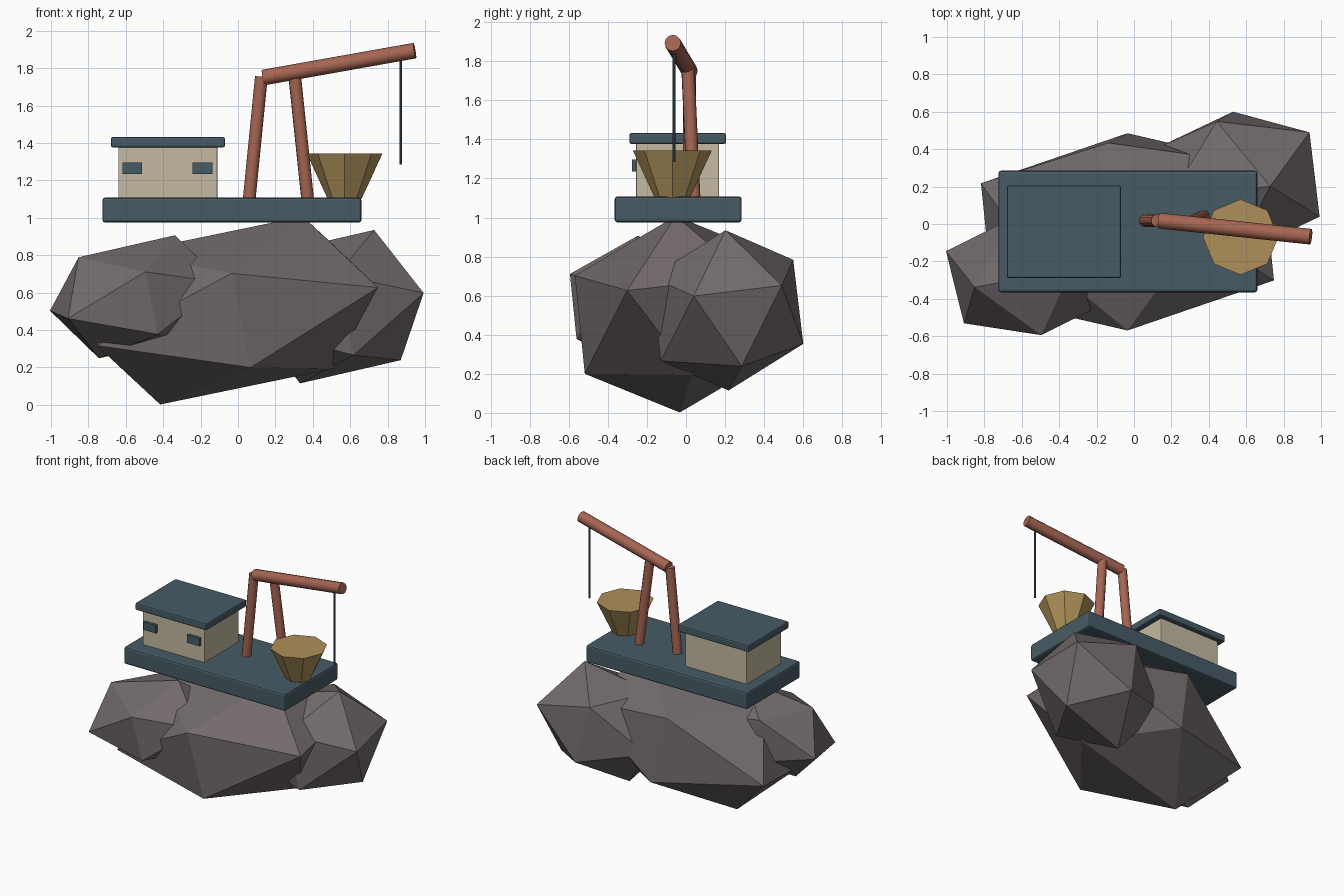
import bpy, bmesh, math
from mathutils import Vector, Matrix

old = bpy.data.objects.get("Cube")
if old:
    bpy.data.objects.remove(old, do_unlink=True)


def material(name, color):
    mat = bpy.data.materials.new(name)
    mat.use_nodes = True
    mat.diffuse_color = (*color, 1)
    mat.node_tree.nodes["Principled BSDF"].inputs["Base Color"].default_value = (*color, 1)
    return mat


rock_mat = material("grey_rock", (0.17, 0.145, 0.15))
teal = material("dark_teal", (0.063, 0.105, 0.13))
cream = material("cream_wall", (0.56, 0.49, 0.36))
rust = material("rust_red", (0.38, 0.13, 0.085))
brass = material("brass", (0.42, 0.28, 0.10))


def finish(name, bm, mat):
    bmesh.ops.recalc_face_normals(bm, faces=bm.faces)
    mesh = bpy.data.meshes.new(name)
    bm.to_mesh(mesh)
    bm.free()
    mesh.materials.append(mat)
    obj = bpy.data.objects.new(name, mesh)
    bpy.context.collection.objects.link(obj)
    return obj


def rock(name, center, x_axis, y_axis, z_axis):
    """Icosahedron stretched and turned along three axes."""
    bm = bmesh.new()
    top = 1 / math.sqrt(5)
    axes = Matrix((x_axis, y_axis, z_axis)).transposed()
    points = [Vector((0, 0, 1))]
    for k in range(5):
        a = math.tau * k / 5
        points.append(Vector((2 * top * math.cos(a), 2 * top * math.sin(a), top)))
    for p in points:
        for side in (1, -1):
            bm.verts.new(Vector(center) + axes @ (p * side))
    bmesh.ops.convex_hull(bm, input=bm.verts)
    return finish(name, bm, rock_mat)


def box(name, low, high, mat, bevel=0.0):
    bm = bmesh.new()
    low, high = Vector(low), Vector(high)
    bmesh.ops.create_cube(bm, size=1)
    bmesh.ops.scale(bm, vec=high - low, verts=bm.verts)
    bmesh.ops.translate(bm, vec=(low + high) / 2, verts=bm.verts)
    if bevel:
        bmesh.ops.bevel(bm, geom=bm.edges[:], offset=bevel, segments=2,
                        profile=0.5, affect='EDGES')
    return finish(name, bm, mat)


def rod(name, start, end, r1, r2, mat, sides, smooth=True):
    bm = bmesh.new()
    start, end = Vector(start), Vector(end)
    axis = end - start
    bmesh.ops.create_cone(bm, cap_ends=True, segments=sides, radius1=r1,
                          radius2=r2, depth=axis.length)
    turn = axis.to_track_quat('Z', 'Y').to_matrix().to_4x4()
    bmesh.ops.transform(bm, matrix=Matrix.Translation((start + end) / 2) @ turn,
                        verts=bm.verts)
    obj = finish(name, bm, mat)
    if smooth:
        bpy.ops.object.select_all(action='DESELECT')
        obj.select_set(True)
        bpy.context.view_layer.objects.active = obj
        bpy.ops.object.shade_smooth_by_angle(angle=math.radians(40))
    return obj


# Rocks
rock("main_rock", (-0.035, -0.042, 0.505),
     (-0.856, -0.165, -0.058), (0.224, -0.316, 0.412), (0.103, -0.476, -0.305))
rock("left_rock", (0.53, 0.21, 0.525),
     (0.418, -0.187, -0.123), (0.24, 0.394, -0.026), (0.198, -0.008, 0.41))
rock("right_rock", (-0.54, -0.265, 0.578),
     (0.234, -0.235, 0.207), (-0.249, 0.131, 0.242), (-0.369, -0.266, -0.116))

# Platform and cabin
box("platform", (-0.725, -0.365, 0.975), (0.66, 0.285, 1.108), teal, 0.014)
box("cabin", (-0.64, -0.255, 1.1), (-0.11, 0.17, 1.385), cream, 0.006)
box("cabin_roof", (-0.68, -0.29, 1.377), (-0.07, 0.205, 1.432), teal, 0.01)
for side, x in (("right", -0.565), ("left", -0.19)):
    box(side + "_window", (x - 0.053, -0.277, 1.235), (x + 0.053, -0.25, 1.296), teal)

# Crane
rod("rear_post", (0.06, 0.018, 1.1), (0.125, 0.018, 1.755), 0.034, 0.034, rust, 12)
rod("front_post", (0.372, 0.04, 1.1), (0.303, 0.01, 1.76), 0.034, 0.034, rust, 12)
rod("boom", (0.135, 0.018, 1.75), (0.945, -0.068, 1.894), 0.042, 0.042, rust, 12)
rod("cable", (0.87, -0.062, 1.285), (0.87, -0.062, 1.87), 0.007, 0.007, teal, 8)

# Hopper
rod("hopper", (0.57, -0.07, 1.1), (0.57, -0.07, 1.343), 0.09, 0.202, brass, 8, False)
